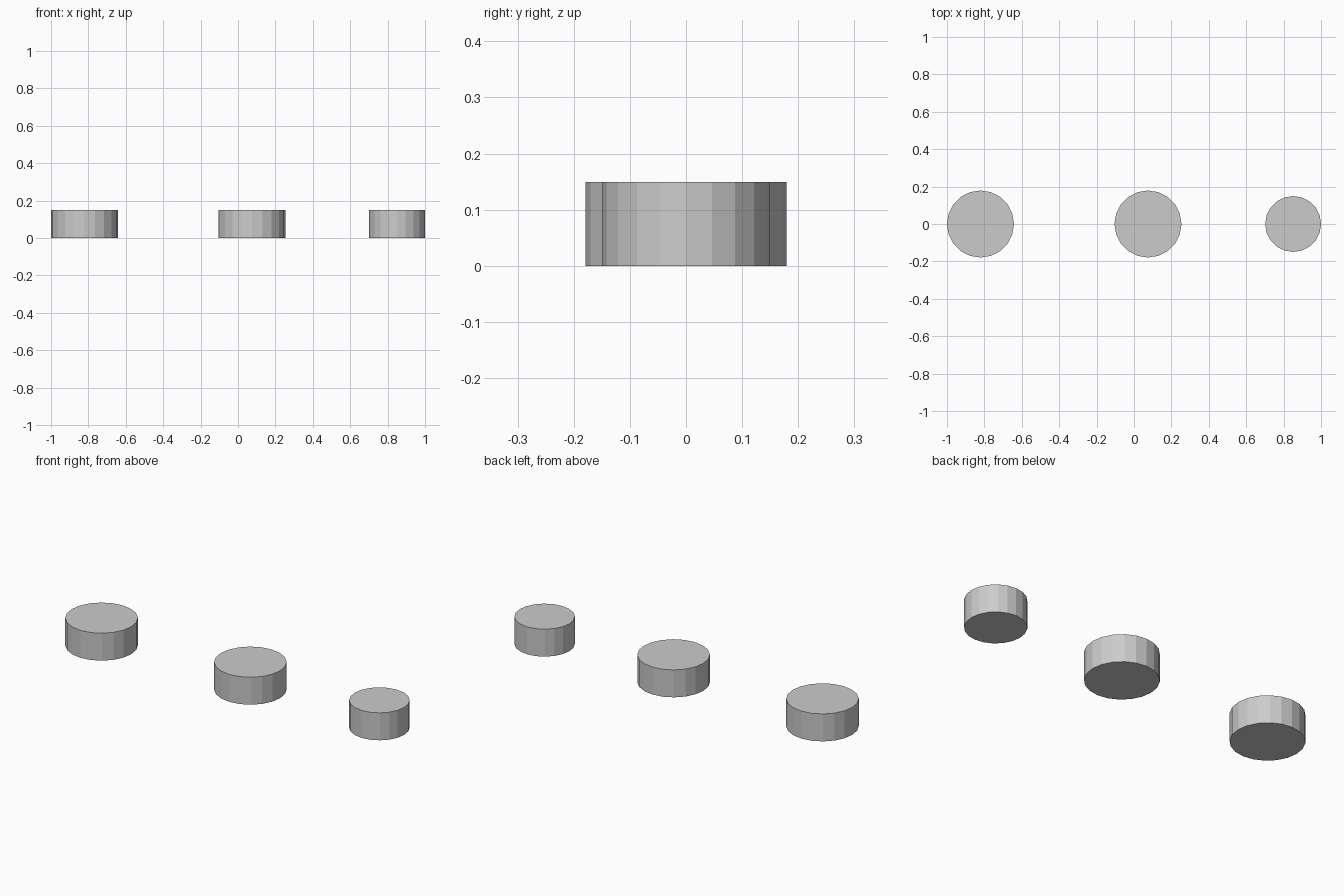
import bpy

if "Cube" in bpy.data.objects:
    bpy.data.objects.remove(bpy.data.objects["Cube"])

HEIGHT = 0.1493
SIDES = 20


def disc(name, x, radius):
    # Flat-shaded 20-sided puck resting on the ground
    bpy.ops.mesh.primitive_cylinder_add(
        vertices=SIDES, radius=radius, depth=HEIGHT,
        location=(x, 0, HEIGHT / 2))
    bpy.context.object.name = name


# Two large discs and one smaller disc in a row
for name, x, radius in (("left_disc", -0.8209, 0.1791),
                        ("middle_disc", 0.0746, 0.1791),
                        ("right_small_disc", 0.8507, 0.1493)):
    disc(name, x, radius)
